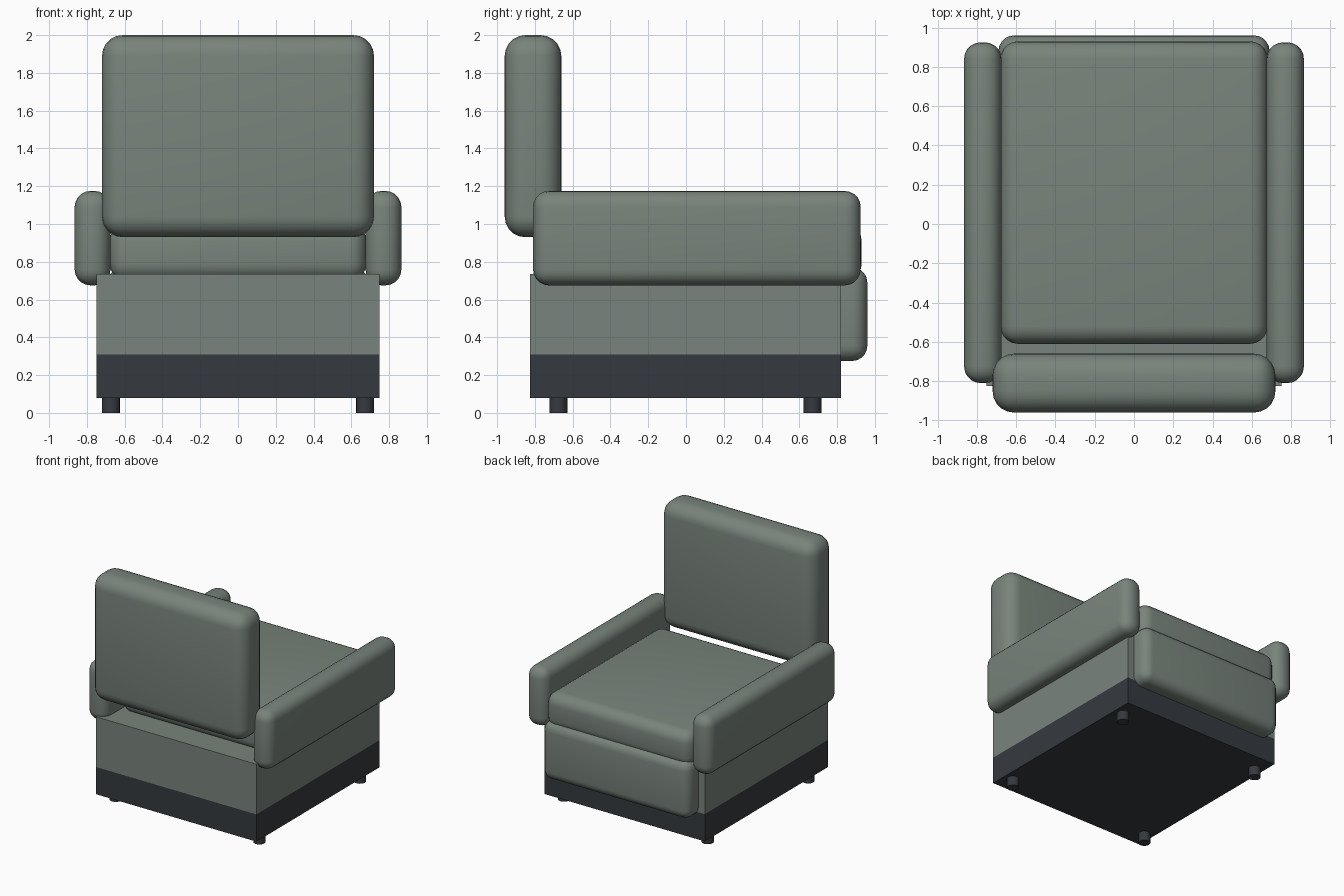
import bpy

if "Cube" in bpy.data.objects:
    bpy.data.objects.remove(bpy.data.objects["Cube"])


def material(name, rgb):
    m = bpy.data.materials.new(name)
    m.diffuse_color = (*rgb, 1)
    m.use_nodes = True
    m.node_tree.nodes["Principled BSDF"].inputs["Base Color"].default_value = m.diffuse_color
    return m


FABRIC = material("sage_fabric", (0.19, 0.23, 0.20))
DARK = material("dark_base", (0.036, 0.042, 0.050))


def box(name, x, y, z, mat, bevel=0.0):
    """Box spanning the given (min, max) ranges, optionally rounded."""
    spans = (x, y, z)
    bpy.ops.mesh.primitive_cube_add(size=1, location=[(a + b) / 2 for a, b in spans])
    ob = bpy.context.object
    ob.name = name
    ob.scale = [b - a for a, b in spans]
    bpy.ops.object.transform_apply(location=False, rotation=False, scale=True)
    ob.data.materials.append(mat)
    if bevel:
        mod = ob.modifiers.new("rounding", 'BEVEL')
        mod.width = bevel
        mod.segments = 5
        bpy.ops.object.modifier_apply(modifier=mod.name)
        bpy.ops.object.shade_smooth_by_angle()
    return ob


# Plinth and upholstered body
box("base_plinth", (-0.75, 0.75), (-0.825, 0.82), (0.08, 0.31), DARK)
box("body", (-0.75, 0.75), (-0.825, 0.82), (0.31, 0.735), FABRIC)

# Cushions
box("backrest", (-0.72, 0.72), (-0.96, -0.66), (0.93, 2.0), FABRIC, 0.11)
box("seat_cushion", (-0.68, 0.68), (-0.61, 0.93), (0.70, 1.0), FABRIC, 0.09)
box("footrest_panel", (-0.69, 0.69), (0.70, 0.96), (0.275, 0.77), FABRIC, 0.08)

# Arms and feet, mirrored left and right
for side, s in (("right", 1), ("left", -1)):
    xs = sorted((0.675 * s, 0.865 * s))
    box(side + "_arm", xs, (-0.81, 0.925), (0.675, 1.175), FABRIC, 0.085)
    for end, y in (("front", -0.675), ("back", 0.67)):
        bpy.ops.mesh.primitive_cylinder_add(vertices=24, radius=0.047, depth=0.10,
                                            location=(0.673 * s, y, 0.05))
        foot = bpy.context.object
        foot.name = f"{side}_{end}_foot"
        foot.data.materials.append(DARK)
        bpy.ops.object.shade_smooth_by_angle()
